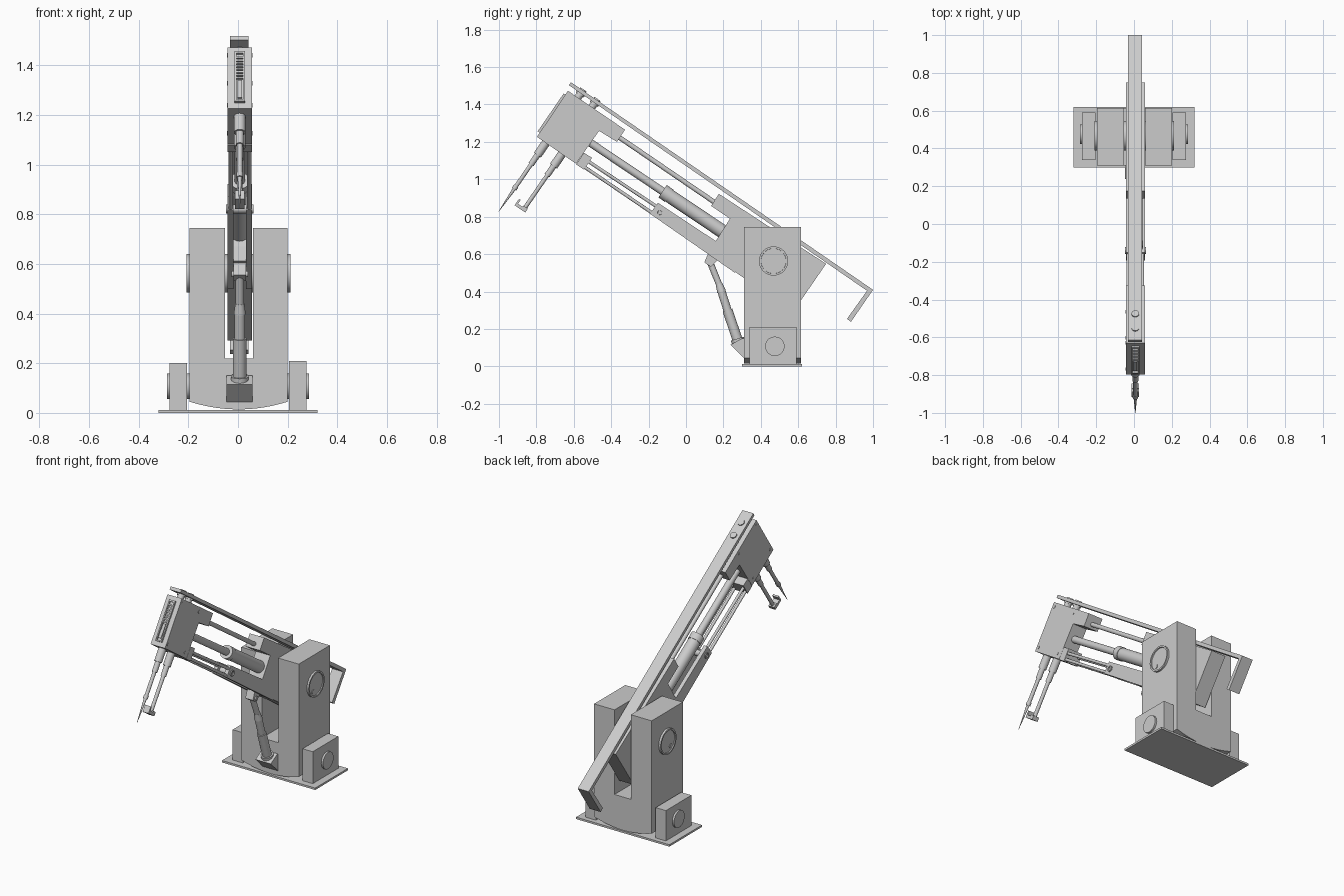
import bpy, bmesh, math
from mathutils import Vector, Matrix

if "Cube" in bpy.data.objects:
    bpy.data.objects.remove(bpy.data.objects["Cube"])

CX = 0.007                      # arm centre plane
W0, W1 = -0.042, 0.057          # arm width limits
TILT = math.radians(34.5)
U = Vector((0, -math.cos(TILT), math.sin(TILT)))   # along the arm, forward and up
V = Vector((0, math.sin(TILT), math.cos(TILT)))    # normal to the arm, upward


def finish(name, bm):
    bmesh.ops.recalc_face_normals(bm, faces=bm.faces)
    me = bpy.data.meshes.new(name)
    bm.to_mesh(me)
    bm.free()
    ob = bpy.data.objects.new(name, me)
    bpy.context.collection.objects.link(ob)
    return ob


def prism(name, pts, shift):
    """Extrude a closed 3D outline by a shift vector."""
    bm = bmesh.new()
    face = bm.faces.new([bm.verts.new(p) for p in pts])
    ext = bmesh.ops.extrude_face_region(bm, geom=[face])
    moved = [g for g in ext['geom'] if isinstance(g, bmesh.types.BMVert)]
    bmesh.ops.translate(bm, verts=moved, vec=shift)
    return finish(name, bm)


def plate(name, yz, x0=W0, x1=W1):
    """Side profile (y, z) extruded across x."""
    return prism(name, [(x0, y, z) for y, z in yz], (x1 - x0, 0, 0))


def box(name, x0, x1, y0, y1, z0, z1):
    return plate(name, [(y0, z0), (y1, z0), (y1, z1), (y0, z1)], x0, x1)


def rod(name, p, q, r, r2=None, sides=28, rim=0.0):
    """Round bar from p to q; rim > 0 sinks the end caps inside a raised ring."""
    p, q = Vector(p), Vector(q)
    d = q - p
    m = Matrix.Translation((p + q) / 2) @ d.to_track_quat('Z', 'Y').to_matrix().to_4x4()
    bm = bmesh.new()
    bmesh.ops.create_cone(bm, cap_ends=True, segments=sides, radius1=r,
                          radius2=r if r2 is None else r2, depth=d.length, matrix=m)
    caps = [f for f in bm.faces if len(f.verts) > 4]
    for f in bm.faces:
        f.smooth = len(f.verts) == 4
    if rim:
        for f in caps:
            for g in bmesh.ops.inset_individual(bm, faces=[f], thickness=rim)['faces']:
                g.smooth = False
            for g in bmesh.ops.inset_individual(bm, faces=[f], thickness=0.001, depth=-0.006)['faces']:
                g.smooth = False
    return finish(name, bm)


def mid(y, z):
    return Vector((CX, y, z))


def local(o, a, b):
    """(y, z) of a point a along the arm and b above it, from origin o."""
    p = o + U * a + V * b
    return p.y, p.z


# Base plate, side bearings and tilt shaft
box("base_plate", -0.32, 0.32, 0.30, 0.62, 0, 0.012)
box("bearing_block_left", -0.275, -0.205, 0.34, 0.59, 0.01, 0.20)
box("bearing_block_right", 0.205, 0.275, 0.34, 0.59, 0.01, 0.21)
rod("tilt_shaft", (-0.287, 0.475, 0.107), (0.287, 0.475, 0.107), 0.052)

# U-shaped yoke with a rocker bottom
arc = [(0.0025 + 0.1975 * t / 6, 0.014 + 0.031 * (t / 6) ** 2) for t in range(-6, 7)]
yoke = arc + [(0.2, 0.745), (0.06, 0.745), (0.06, 0.22),
              (-0.052, 0.22), (-0.052, 0.745), (-0.195, 0.745)]
prism("yoke", [(x, 0.31, z) for x, z in yoke], (0, 0.305, 0))

# Shoulder pivot with raised rims and locating dowels
rod("shoulder_pivot", (-0.208, 0.468, 0.563), (0.212, 0.468, 0.563), 0.078, sides=40, rim=0.01)
for side, x in (("left", -0.203), ("right", 0.207)):
    rod("pivot_dowel_" + side, (x - 0.003, 0.44, 0.525), (x + 0.003, 0.44, 0.525), 0.013)

# Shoulder body of the arm
plate("shoulder_body", [(0.176, 0.922), (0.749, 0.548), (0.572, 0.291), (0.316, 0.468),
                        (0.107, 0.612), (0.16, 0.671), (0.235, 0.789), (0.134, 0.858)])

# Lower fork prongs with twin link bars and a pivot bolt
prong = [(-0.15, 0.874), (-0.193, 0.816), (0.262, 0.5), (0.25, 0.61)]
for side, x0, x1 in (("left", W0, -0.018), ("right", 0.033, W1)):
    plate("fork_prong_" + side, prong, x0, x1)
    x = (x0 + x1) / 2
    rod("link_bar_upper_" + side, (x, -0.535, 1.104), (x, -0.14, 0.843), 0.009, sides=16)
    rod("link_bar_lower_" + side, (x, -0.561, 1.078), (x, -0.175, 0.816), 0.009, sides=16)
rod("fork_bolt", (W0 - 0.006, -0.14, 0.822), (W1 + 0.006, -0.14, 0.822), 0.018, rim=0.006)
plate("link_tab", [(-0.545, 1.142), (-0.503, 1.115), (-0.545, 1.051), (-0.588, 1.08)])

# Extending actuator and upper guide rod
rod("actuator_rod", mid(-0.51, 1.194), mid(-0.1, 0.919), 0.021)
rod("actuator_collar", mid(-0.125, 0.936), mid(-0.09, 0.912), 0.04)
rod("actuator_cylinder", mid(-0.1, 0.919), mid(0.24, 0.691), 0.037)
rod("guide_rod", mid(-0.38, 1.24), mid(0.16, 0.872), 0.013)

# Head block
plate("head_block", [(-0.631, 1.473), (-0.326, 1.265), (-0.369, 1.2), (-0.465, 1.259),
                     (-0.588, 1.083), (-0.797, 1.227)])
corner = mid(-0.631, 1.473)
for i, (a, b) in enumerate([(-0.02, -0.025), (-0.22, -0.025), (-0.02, -0.27), (-0.22, -0.27)]):
    y, z = local(corner, a, b)
    rod(f"head_bolt_{i}", (W0 - 0.002, y, z), (W1 + 0.002, y, z), 0.009, sides=12)


# Front slide frame with a ribbed column
def front_bar(name, b0, b1, x0, x1, depth):
    plate(name, [local(corner, a, b) for a, b in
                 ((-0.005, b0), (depth, b0), (depth, b1), (-0.005, b1))], x0, x1)


front_bar("slide_side_left", -0.27, -0.025, CX - 0.021, CX - 0.014, 0.011)
front_bar("slide_side_right", -0.27, -0.025, CX + 0.014, CX + 0.021, 0.011)
front_bar("slide_top", -0.035, -0.025, CX - 0.014, CX + 0.014, 0.011)
front_bar("slide_bottom", -0.27, -0.262, CX - 0.014, CX + 0.014, 0.011)
front_bar("slide_carriage", -0.25, -0.165, CX - 0.009, CX + 0.009, 0.008)
for i in range(8):
    b = -0.05 - i * 0.014
    front_bar(f"slide_rib_{i}", b - 0.008, b, CX - 0.014, CX + 0.014, 0.008)

# Two tool stems under the head: a needle probe and a hooked gripper
stems = {
    "probe": (mid(-0.749, 1.195), [(-0.02, 0.08, 0.023), (0.08, 0.14, 0.016),
                                   (0.14, 0.28, 0.011), (0.28, 0.30, 0.014)]),
    "gripper": (mid(-0.663, 1.136), [(-0.02, 0.08, 0.023), (0.08, 0.14, 0.016),
                                     (0.14, 0.365, 0.011)]),
}
for name, (o, segs) in stems.items():
    for i, (t0, t1, r) in enumerate(segs):
        rod(f"{name}_stem_{i}", o - V * t0, o - V * t1, r)
o = stems["probe"][0]
rod("probe_needle", o - V * 0.30, o - V * 0.445, 0.009, 0.001, sides=16)
o = stems["gripper"][0]
plate("gripper_hook", [local(o, a, b) for a, b in
                       ((-0.016, -0.345), (-0.016, -0.37), (0.053, -0.37), (0.053, -0.328),
                        (0.042, -0.328), (0.042, -0.353), (0.014, -0.353), (0.014, -0.345))],
      CX - 0.02, CX + 0.02)

# Long top rail with its bent tail, held on the head by two pegs
plate("top_rail", [(-0.615, 1.519), (1.0, 0.409), (0.882, 0.238), (0.861, 0.254),
                   (0.968, 0.404), (-0.626, 1.503)], -0.032, 0.043)
for i, (y, z) in enumerate([(-0.578, 1.437), (-0.503, 1.386)]):
    p = mid(y, z)
    rod(f"rail_peg_{i}", p - V * 0.005, p + V * 0.053, 0.02)
    rod(f"rail_peg_collar_{i}", p + V * 0.018, p + V * 0.035, 0.026)

# Lifting strut between the yoke and the arm
plate("strut_lug", [(0.123, 0.615), (0.176, 0.575), (0.134, 0.532), (0.098, 0.556)],
      CX - 0.026, CX + 0.026)
rod("strut_pin", (CX - 0.034, 0.128, 0.559), (CX + 0.034, 0.128, 0.559), 0.012)
rod("strut_rod", mid(0.128, 0.559), mid(0.18, 0.43), 0.017)
rod("strut_taper", mid(0.176, 0.441), mid(0.19, 0.40), 0.018, 0.024)
rod("strut_cylinder", mid(0.19, 0.40), mid(0.222, 0.30), 0.022)
rod("strut_sleeve", mid(0.222, 0.30), mid(0.28, 0.128), 0.027)
rod("strut_foot", mid(0.274, 0.148), mid(0.282, 0.122), 0.036)
plate("strut_mount", [(0.238, 0.115), (0.3, 0.15), (0.32, 0.15), (0.32, 0.035)], -0.047, 0.058)
